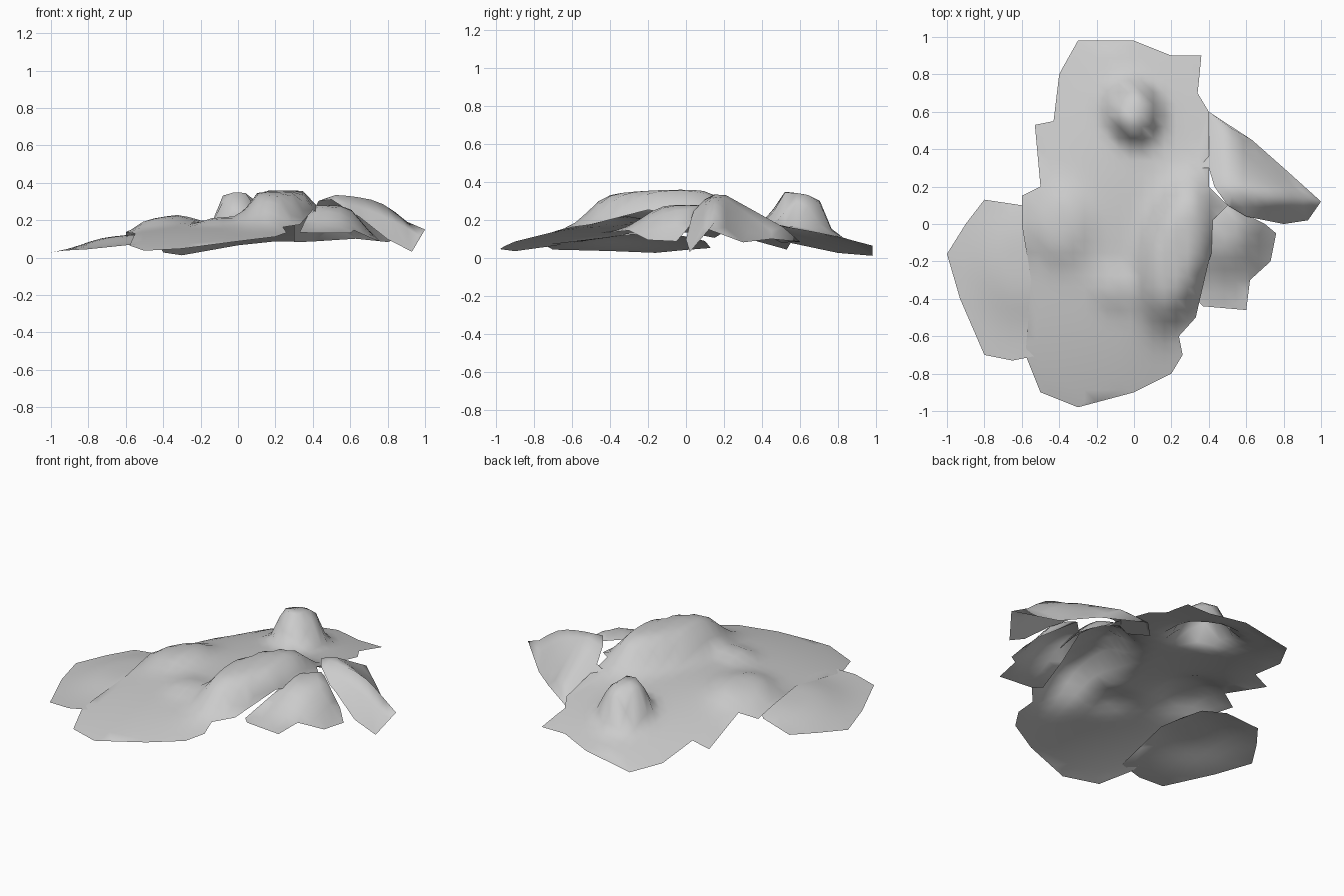
import bpy
import bmesh
from mathutils import Vector
from mathutils.geometry import delaunay_2d_cdt

default_cube = bpy.data.objects.get("Cube")
if default_cube:
    bpy.data.objects.remove(default_cube, do_unlink=True)

# One plain stone colour
stone = bpy.data.materials.new("stone_grey")
stone.use_nodes = True
stone_colour = (0.6, 0.6, 0.6, 1)
stone.diffuse_color = stone_colour
stone.node_tree.nodes["Principled BSDF"].inputs["Base Color"].default_value = stone_colour

grid_step = 0.06


def grid_values(low, high):
    """Evenly spaced positions strictly between two limits."""
    count = int((high - low) / grid_step)
    return [low + (high - low) * (index + 0.5) / count for index in range(count)]


def build_sheet(name, outline, height_rule):
    """Open smooth sheet: fill an outline with a grid and lift it by a height rule."""
    border = [Vector(point) for point in outline]
    columns = grid_values(min(p.x for p in border), max(p.x for p in border))
    rows = grid_values(min(p.y for p in border), max(p.y for p in border))
    interior = [Vector((x, y)) for x in columns for y in rows]
    filled = delaunay_2d_cdt(border + interior, [], [list(range(len(border)))], 1, 0.001)
    positions, faces = filled[0], filled[2]

    sheet_mesh = bmesh.new()
    sheet_verts = [
        sheet_mesh.verts.new((p.x, p.y, max(0, height_rule(p.x, p.y)))) for p in positions]
    for face in faces:
        sheet_face = sheet_mesh.faces.new([sheet_verts[index] for index in face])
        sheet_face.smooth = True
        sheet_face.normal_update()
        if sheet_face.normal.z < 0:
            sheet_face.normal_flip()
    loose_verts = [vert for vert in sheet_mesh.verts if not vert.link_faces]
    bmesh.ops.delete(sheet_mesh, geom=loose_verts, context="VERTS")

    mesh = bpy.data.meshes.new(name)
    sheet_mesh.to_mesh(mesh)
    sheet_mesh.free()
    mesh.materials.append(stone)
    sheet = bpy.data.objects.new(name, mesh)
    bpy.context.scene.collection.objects.link(sheet)


def mound(x, y, centre, radii, height, lean=0, steepness=3):
    """Flat-topped mound; lean shifts it sideways along y."""
    across = (x - centre[0] - lean * (y - centre[1])) / radii[0]
    along = (y - centre[1]) / radii[1]
    distance_squared = across ** 2 + along ** 2
    return height / (1 + distance_squared ** steepness)


def main_ground_height(x, y):
    """Shallow dome carrying the central ridge, back knob and smaller humps."""
    side_fall = min(x, 0) ** 2 * (0.2 + 0.4 * max(y, 0))
    dome = 0.2 - 0.14 * y ** 2 - side_fall
    central_ridge = mound(x, y, (0.23, -0.15), (0.17, 0.37), 0.16, lean=0.2, steepness=4)
    back_knob = mound(x, y, (0, 0.6), (0.12, 0.14), 0.19, steepness=4)
    side_hump = mound(x, y, (-0.4, 0), (0.15, 0.2), 0.05)
    front_fold = mound(x, y, (-0.1, -0.35), (0.1, 0.1), 0.03)
    return dome + central_ridge + back_knob + side_hump + front_fold


def side_lobe_height(x, y):
    """Low tongue rising towards the middle, with a broad hump."""
    tongue = 0.02 + 0.1 * (x + 1)
    return tongue + mound(x, y, (-0.6, -0.2), (0.25, 0.3), 0.06, steepness=2)


def arched_flap_height(x, y):
    """Crest sinking at both ends, falling away in front and behind."""
    crest = 0.35 - 0.8 * max(x - 0.5, 0) ** 2 - 0.6 * max(0.5 - x, 0)
    crest_line = 0.24 - 0.12 * x
    side_slope = max(0.5, 2.5 * (x - 0.3))
    return crest - side_slope * abs(y - crest_line)


def sloping_skirt_height(x, y):
    """Low shelf with a swelling that meets the ridge and the flap."""
    shelf = 0.12 - 0.4 * max(x - 0.6, 0)
    return shelf + mound(x, y, (0.48, 0), (0.2, 0.25), 0.16, steepness=2)


# Main ground: back lobe, front lobe and the ridge between them
back_edge = [
    (0.4, 0.2), (0.4, 0.6), (0.34, 0.7), (0.36, 0.9), (0.2, 0.9), (0, 0.98),
    (-0.3, 0.98), (-0.4, 0.8), (-0.43, 0.55), (-0.53, 0.53), (-0.5, 0.2)]
front_edge = [
    (-0.6, 0.15), (-0.6, 0), (-0.55, -0.3), (-0.58, -0.7), (-0.5, -0.9), (-0.3, -0.98),
    (0, -0.9), (0.2, -0.8), (0.26, -0.7), (0.24, -0.6), (0.33, -0.5), (0.4, -0.2), (0.5, 0.1)]
build_sheet("main_ground", back_edge + front_edge, main_ground_height)

# Low lobe tucked below the main ground
lobe_edge = [
    (-0.6, 0.1), (-0.8, 0.13), (-0.9, 0), (-1, -0.16), (-0.93, -0.4), (-0.8, -0.7),
    (-0.65, -0.73), (-0.5, -0.7), (-0.45, -0.3), (-0.5, 0)]
build_sheet("side_lobe", lobe_edge, side_lobe_height)

# Arched flap leaning out on the left
flap_edge = [
    (0.3, 0.3), (0.4, 0.3), (0.43, 0.2), (0.5, 0.1), (0.6, 0.04), (0.8, 0), (0.93, 0.02),
    (1, 0.12), (0.8, 0.3), (0.63, 0.45), (0.4, 0.6), (0.3, 0.5)]
build_sheet("arched_flap", flap_edge, arched_flap_height)

# Sloping skirt between the ridge and the flap
skirt_edge = [
    (0.36, -0.2), (0.33, -0.4), (0.37, -0.44), (0.6, -0.46), (0.62, -0.3), (0.73, -0.2),
    (0.76, -0.05), (0.7, 0), (0.5, 0.1), (0.4, 0)]
build_sheet("sloping_skirt", skirt_edge, sloping_skirt_height)
